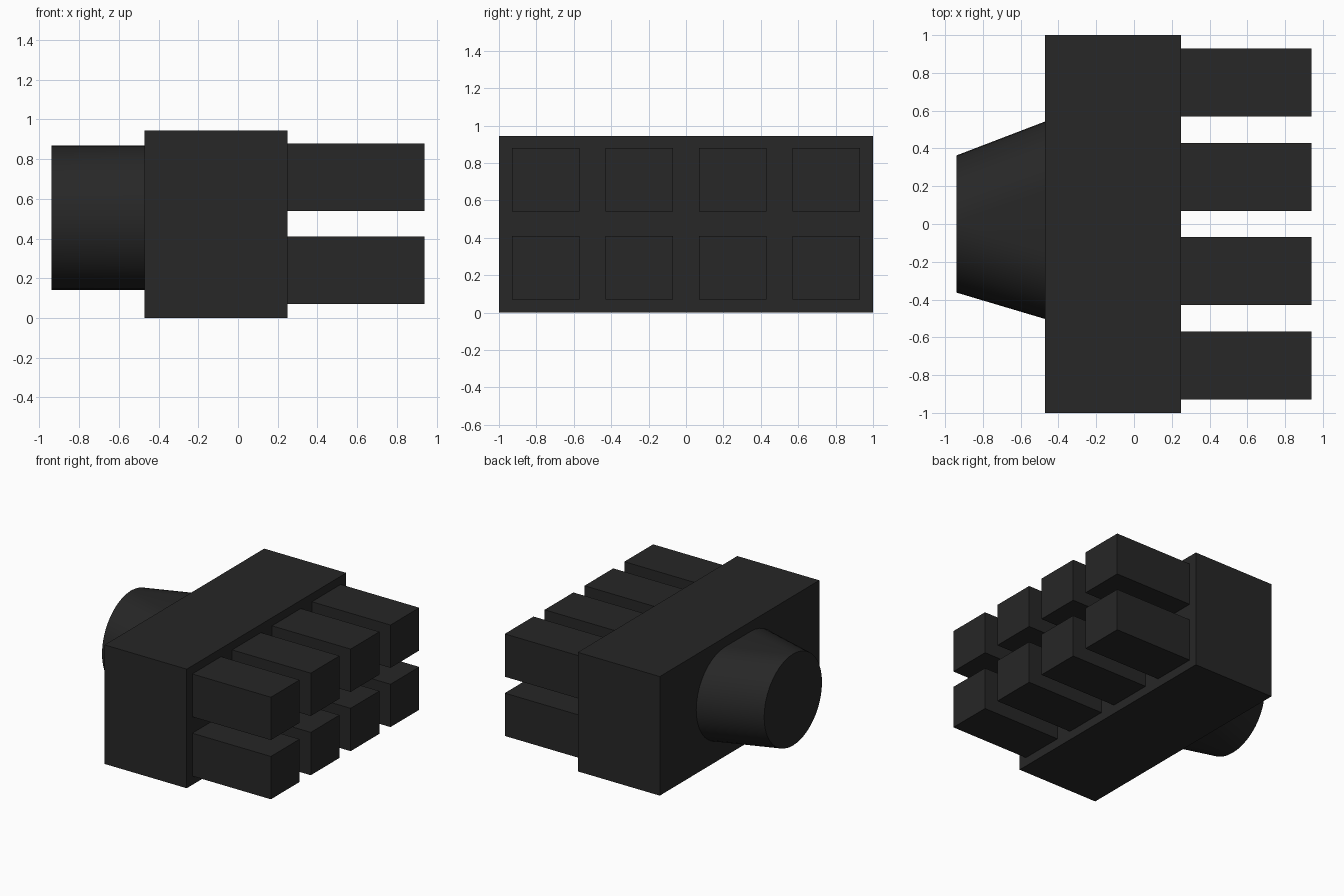
import bpy, bmesh, math

if "Cube" in bpy.data.objects:
    bpy.data.objects.remove(bpy.data.objects["Cube"])

dark = bpy.data.materials.new("dark_plastic")
dark.diffuse_color = (0.02, 0.02, 0.02, 1)
dark.use_nodes = True
dark.node_tree.nodes["Principled BSDF"].inputs["Base Color"].default_value = dark.diffuse_color


def finish(name, bm):
    bmesh.ops.recalc_face_normals(bm, faces=bm.faces)
    mesh = bpy.data.meshes.new(name)
    bm.to_mesh(mesh)
    bm.free()
    mesh.materials.append(dark)
    obj = bpy.data.objects.new(name, mesh)
    bpy.context.collection.objects.link(obj)
    return obj


def box(name, x, y, z):
    """Box from (min, max) ranges."""
    bm = bmesh.new()
    bmesh.ops.create_cube(bm, size=1)
    for v in bm.verts:
        v.co = [(a + b) / 2 + c * (b - a) for (a, b), c in zip((x, y, z), v.co)]
    return finish(name, bm)


# Main housing
box("housing", (-0.47, 0.25), (-1, 1), (0, 0.945))

# Two rows of four square sockets
for row, z in enumerate(((0.07, 0.41), (0.54, 0.88))):
    for col in range(4):
        y = -0.75 + 0.5 * col
        box(f"socket_{row}_{col}", (0.25, 0.94), (y - 0.18, y + 0.18), z)

# Cable collar: round outer end fanning out sideways into the housing
SIDES, RADIUS, MID_Z = 40, 0.363, 0.505
bm = bmesh.new()
outer, inner = [], []
for i in range(SIDES):
    for shift in ((0.18, -0.14) if i == SIDES // 2 else (-0.14, 0.18) if i == 0
                  else (0.18,) if i < SIDES // 2 else (-0.14,)):
        a = math.tau * i / SIDES
        y, z = RADIUS * math.sin(a), MID_Z + RADIUS * math.cos(a)
        outer.append(bm.verts.new((-0.94, y, z)))
        inner.append(bm.verts.new((-0.47, y + shift, z)))
for i in range(len(outer)):
    j = (i + 1) % len(outer)
    bm.faces.new((outer[i], outer[j], inner[j], inner[i]))
bmesh.ops.remove_doubles(bm, verts=outer, dist=1e-5)
rim = [e for e in bm.edges if e.is_boundary]
bmesh.ops.holes_fill(bm, edges=rim, sides=0)
collar = finish("cable_collar", bm)
bpy.context.view_layer.objects.active = collar
collar.select_set(True)
bpy.ops.object.shade_smooth_by_angle(angle=math.radians(30))
